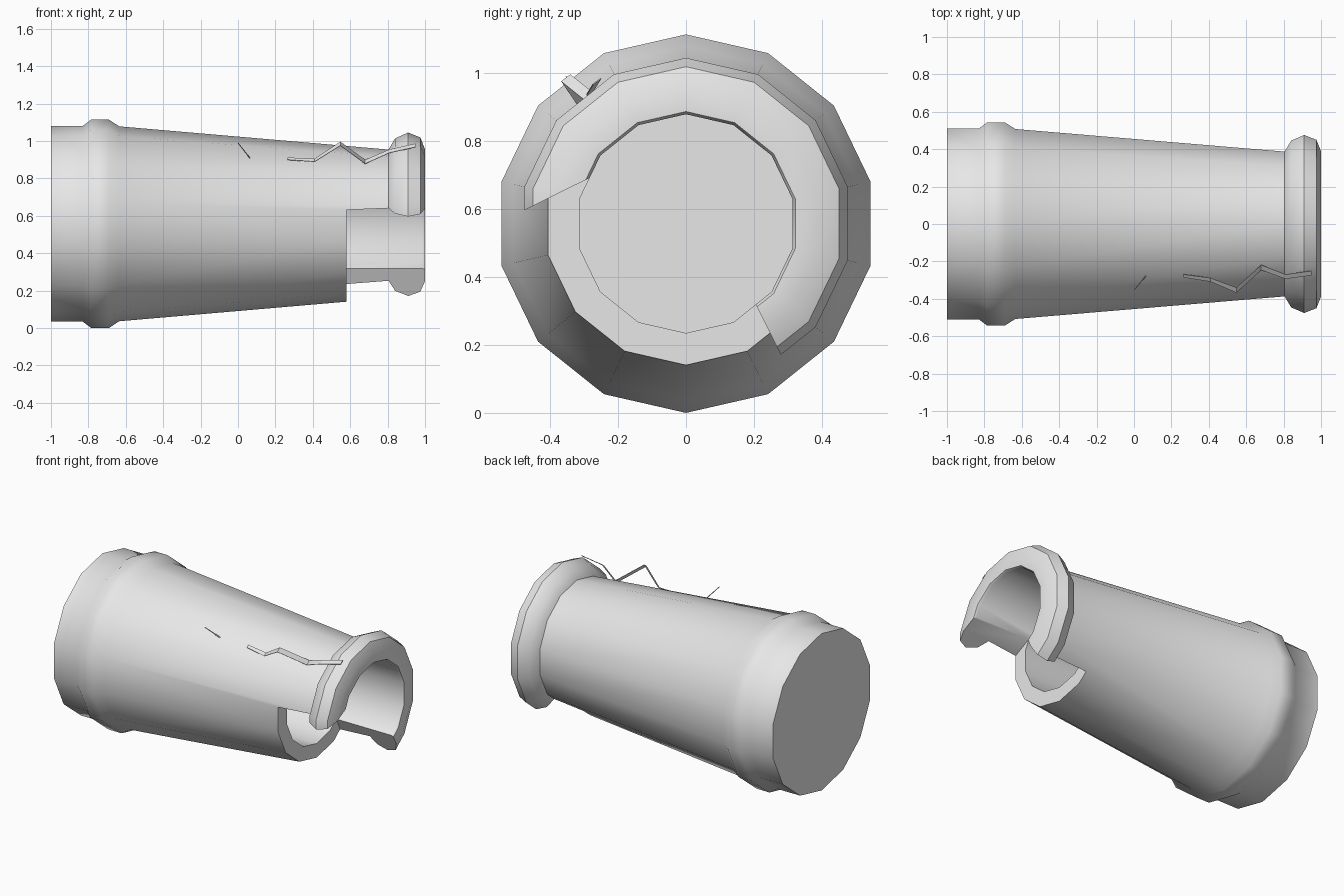
import bpy, bmesh, math
from mathutils import Vector

if "Cube" in bpy.data.objects:
    bpy.data.objects.remove(bpy.data.objects["Cube"])

SIDES = 14
CZ = 0.557  # height of the barrel axis

iron = bpy.data.materials.new("light grey iron")
iron.diffuse_color = (0.8, 0.8, 0.8, 1)
iron.use_nodes = True
iron.node_tree.nodes["Principled BSDF"].inputs["Base Color"].default_value = iron.diffuse_color


def make_object(name, bm):
    bmesh.ops.recalc_face_normals(bm, faces=bm.faces[:])
    mesh = bpy.data.meshes.new(name)
    bm.to_mesh(mesh)
    bm.free()
    mesh.materials.append(iron)
    obj = bpy.data.objects.new(name, mesh)
    bpy.context.collection.objects.link(obj)
    return obj


def activate(obj):
    bpy.ops.object.select_all(action='DESELECT')
    obj.select_set(True)
    bpy.context.view_layer.objects.active = obj


def lathe_x(name, profile):
    """Revolve (x, radius) points around the barrel axis and cap both ends."""
    bm = bmesh.new()
    rings = []
    for x, r in profile:
        rings.append([bm.verts.new((x, r * math.sin(a), CZ + r * math.cos(a)))
                      for a in (2 * math.pi * i / SIDES for i in range(SIDES))])
    for a, b in zip(rings, rings[1:]):
        for i in range(SIDES):
            j = (i + 1) % SIDES
            bm.faces.new((a[i], a[j], b[j], b[i]))
    bm.faces.new(rings[0])
    bm.faces.new(rings[-1])
    return make_object(name, bm)


# Barrel: breech, rear band, tapered tube, muzzle ring, chamfered rim, bore
barrel = lathe_x("cannon_barrel", [
    (-1.0, 0.523), (-0.83, 0.523), (-0.785, 0.557), (-0.69, 0.557), (-0.635, 0.521),
    (0.805, 0.397), (0.84, 0.457), (0.91, 0.488), (0.975, 0.462), (1.0, 0.398),
    (1.0, 0.33), (0.985, 0.322), (-0.6, 0.322)])

# Broken-out notch: a tilted box removes the lower front corner of the muzzle
e1, e2 = Vector((0, -0.895, -0.445)), Vector((0, 0.445, -0.895))
corner = Vector((0.58, -0.04, CZ + 0.256))
bm = bmesh.new()
bmesh.ops.create_cube(bm, size=1)
for v in bm.verts:
    u = v.co + Vector((0.5, 0.5, 0.5))
    v.co = corner + Vector((u.x * 0.7, 0, 0)) + e1 * u.y * 1.2 + e2 * u.z * 1.2
cutter = make_object("notch_cutter", bm)
cutter.hide_render = True

activate(barrel)
mod = barrel.modifiers.new("notch", 'BOOLEAN')
mod.operation = 'DIFFERENCE'
mod.solver = 'EXACT'
mod.object = cutter
bpy.ops.object.modifier_apply(modifier=mod.name)
bpy.data.objects.remove(cutter, do_unlink=True)
bpy.ops.object.shade_smooth_by_angle(angle=math.radians(40))


def ribbon(name, points):
    """Thin zigzag strip; each point is (x, y, z, width across the barrel)."""
    bm = bmesh.new()
    across = Vector((0, 0.8, 0.6))
    pairs = []
    for x, y, z, w in points:
        c = Vector((x, y, z))
        pairs.append((bm.verts.new(c - across * w / 2), bm.verts.new(c + across * w / 2)))
    for a, b in zip(pairs, pairs[1:]):
        bm.faces.new((a[0], a[1], b[1], b[0]))
    obj = make_object(name, bm)
    activate(obj)
    solid = obj.modifiers.new("thickness", 'SOLIDIFY')
    solid.thickness = 0.003
    solid.offset = 0
    bpy.ops.object.modifier_apply(modifier=solid.name)
    return obj


# Crack ribbon zigzagging over the muzzle, and the small splinter behind it
ribbon("crack_ribbon", [
    (0.265, -0.277, 0.905, 0.02), (0.41, -0.298, 0.896, 0.025),
    (0.547, -0.353, 0.985, 0.034), (0.68, -0.232, 0.888, 0.034),
    (0.81, -0.281, 0.945, 0.03), (0.95, -0.262, 0.976, 0.03)])
ribbon("crack_splinter", [(0.0, -0.352, 0.99, 0.004), (0.07, -0.27, 0.90, 0.008)])
